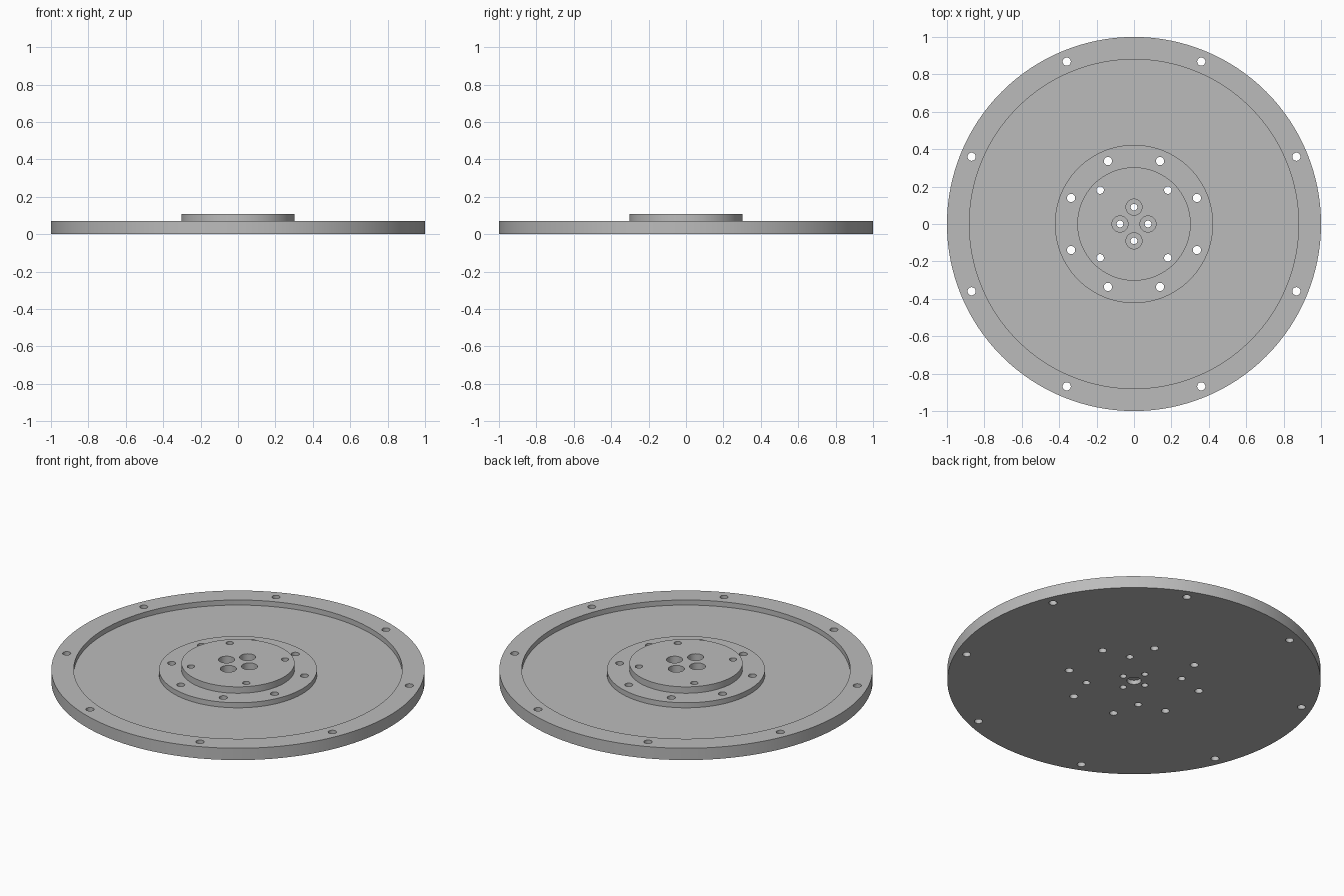
import bpy
import bmesh
from math import cos, sin, pi, radians

cube = bpy.data.objects.get("Cube")
if cube:
    bpy.data.objects.remove(cube, do_unlink=True)

# One machined-metal colour
metal = bpy.data.materials.new("satin grey metal")
metal.use_nodes = True
GREY = (0.5, 0.5, 0.5, 1.0)
metal.diffuse_color = GREY
metal.node_tree.nodes["Principled BSDF"].inputs["Base Color"].default_value = GREY


def lathe(bm, profile, segments, cx=0.0, cy=0.0):
    """Turn an (r, z) profile, listed bottom to top, into a closed solid."""
    rings = []
    for r, z in profile:
        angles = [2 * pi * i / segments for i in range(segments)]
        rings.append([bm.verts.new((cx + r * cos(a), cy + r * sin(a), z)) for a in angles])
    for low, high in zip(rings, rings[1:]):
        for i in range(segments):
            j = (i + 1) % segments
            bm.faces.new((low[i], low[j], high[j], high[i]))
    bm.faces.new(list(reversed(rings[0])))
    bm.faces.new(rings[-1])


def make_object(name, bm):
    bmesh.ops.recalc_face_normals(bm, faces=bm.faces)
    mesh = bpy.data.meshes.new(name)
    bm.to_mesh(mesh)
    bm.free()
    mesh.materials.append(metal)
    obj = bpy.data.objects.new(name, mesh)
    bpy.context.collection.objects.link(obj)
    return obj


RIM, FLOOR, TOP = 0.07, 0.04, 0.108
BELOW, ABOVE = -0.05, 0.2

# Flange: raised rim, sunken floor, stepped central hub
bm = bmesh.new()
lathe(bm, [(1.0, 0), (1.0, RIM), (0.88, RIM), (0.88, FLOOR), (0.423, FLOOR),
           (0.423, RIM), (0.303, RIM), (0.303, TOP)], 128)
flange = make_object("flange", bm)

# Bolt holes: (count, circle radius, first angle, hole radius)
bm = bmesh.new()
for count, ring, start, hole in [(8, 0.94, 22.5, 0.022),
                                 (8, 0.364, 22.5, 0.022),
                                 (4, 0.256, 45, 0.02)]:
    for i in range(count):
        a = radians(start) + 2 * pi * i / count
        lathe(bm, [(hole, BELOW), (hole, ABOVE)], 24, ring * cos(a), ring * sin(a))

# Counterbored holes in the hub
for x, y in [(0.075, 0), (-0.075, 0), (0, 0.09), (0, -0.09)]:
    lathe(bm, [(0.018, BELOW), (0.018, 0.05), (0.043, 0.05), (0.043, ABOVE)], 32, x, y)

# Shallow centring pocket underneath
lathe(bm, [(0.038, BELOW), (0.038, 0.025)], 32)
cutter = make_object("hole_cutter", bm)
cutter.hide_render = True

# Drill the holes, then remove the cutter
drill = flange.modifiers.new("holes", "BOOLEAN")
drill.operation = "DIFFERENCE"
drill.solver = "EXACT"
drill.object = cutter
bpy.ops.object.select_all(action="DESELECT")
flange.select_set(True)
bpy.context.view_layer.objects.active = flange
bpy.ops.object.modifier_apply(modifier=drill.name)
bpy.data.objects.remove(cutter, do_unlink=True)
bpy.ops.object.shade_smooth_by_angle(angle=radians(30))
